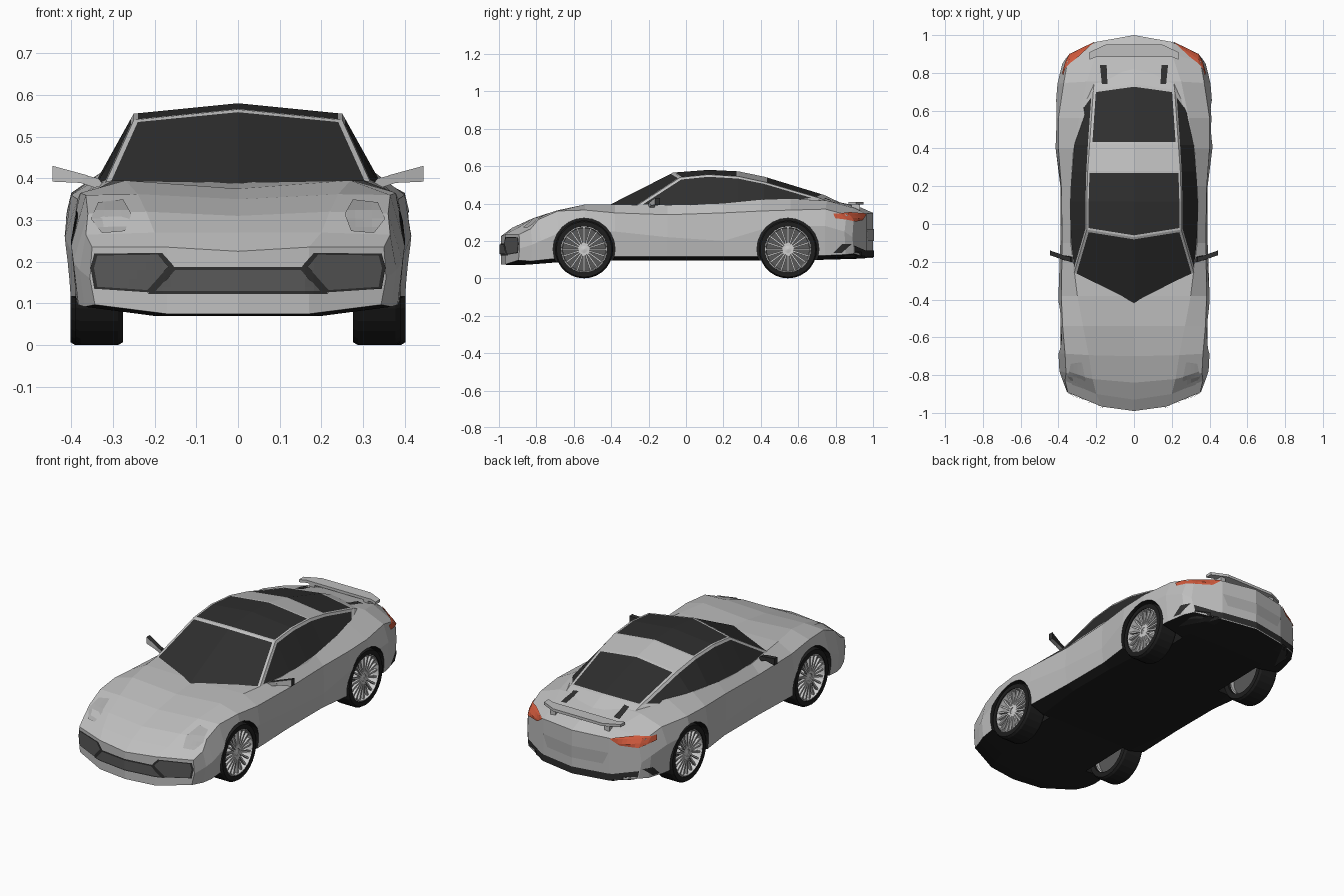
import bpy, bmesh, math
from mathutils import Vector, Matrix
from mathutils.bvhtree import BVHTree

if "Cube" in bpy.data.objects:
    bpy.data.objects.remove(bpy.data.objects["Cube"])


def mat(name, r, g, b):
    m = bpy.data.materials.new(name)
    m.diffuse_color = (r, g, b, 1)
    m.use_nodes = True
    m.node_tree.nodes["Principled BSDF"].inputs["Base Color"].default_value = m.diffuse_color
    return m


SILVER = mat("silver paint", .52, .52, .52)
GLASS = mat("dark glass", .028, .028, .028)
BLACK = mat("black rubber", .013, .013, .013)
GRILLE = mat("grille grey", .1, .1, .1)
LENS = mat("lens grey", .42, .42, .42)
RED = mat("tail lamp red", .62, .1, .045)
RIM = mat("rim silver", .62, .62, .62)


def finish(name, bm, mats, recalc=True):
    if recalc:
        bmesh.ops.recalc_face_normals(bm, faces=bm.faces[:])
    me = bpy.data.meshes.new(name)
    bm.to_mesh(me)
    for m in mats:
        me.materials.append(m)
    ob = bpy.data.objects.new(name, me)
    bpy.context.collection.objects.link(ob)
    return ob


class Skin:
    """Mesh builder that shares vertices and adds each face with its mirror."""
    def __init__(self):
        self.bm, self.cache = bmesh.new(), {}

    def v(self, co):
        k = tuple(round(c, 5) + 0.0 for c in co)
        if k not in self.cache:
            self.cache[k] = self.bm.verts.new(k)
        return self.cache[k]

    def face(self, pts):
        a = self.bm.faces.new([self.v(p) for p in pts])
        b = self.bm.faces.new([self.v((-p[0], p[1], p[2])) for p in reversed(pts)])
        return [a, b]


# Lower body: lofted half sections
# y, bow, bottom z, max half width, its z, shoulder x, z, inner x, z, centre z
stations = [
    (-.99, .80, .075, .355, .16, .35, .235, .17, .235, .225),
    (-.93, .75, .070, .38, .18, .365, .265, .20, .27, .27),
    (-.84, .40, .075, .395, .20, .36, .315, .22, .32, .31),
    (-.70, .10, .085, .40, .24, .365, .36, .24, .362, .35),
    (-.54, 0, .090, .405, .25, .378, .365, .27, .395, .375),
    (-.38, 0, .095, .40, .25, .385, .35, .30, .395, .39),
    (-.10, 0, .095, .39, .22, .38, .34, .335, .39, .39),
    (.20, 0, .095, .39, .20, .385, .35, .335, .40, .41),
    (.40, 0, .095, .415, .26, .40, .36, .32, .42, .43),
    (.56, 0, .095, .42, .28, .40, .365, .29, .425, .44),
    (.76, -.1, .100, .405, .28, .372, .37, .25, .415, .42),
    (.92, -.5, .105, .38, .25, .352, .34, .20, .375, .385),
    (1.0, -.9, .110, .35, .22, .34, .31, .20, .345, .35)]


def section(y, k, zb, wm, zm, ws, zs, wi, zi, zc):
    half = [(0, zb), (wi, zb), (wm - .012, zb + .022), (wm, zm), (ws, zs), (wi, zi), (0, zc)]
    return [(x, y + k * x * x, z) for x, z in half]


rows = [section(*s) for s in stations]
skin = Skin()
for a, b in zip(rows, rows[1:]):
    for i in range(6):
        skin.face([a[i], a[i + 1], b[i + 1], b[i]])
for r in (rows[0], rows[-1]):          # nose and tail caps
    skin.face([r[0], r[1], r[5], r[6]])
    skin.face(r[1:6])
bm = skin.bm
bmesh.ops.recalc_face_normals(bm, faces=bm.faces[:])
for f in bm.faces:
    f.material_index = 1 if f.normal.z < -.7 else 0
tree_body = BVHTree.FromBMesh(bm)
body = finish("body", bm, [SILVER, BLACK])

# Cabin: centre, rail and base lines, windows inset
centre = [(-.43, .38), (-.07, .565), (.12, .58), (.28, .572), (.42, .543), (.74, .445), (.85, .393)]
rail = [(.32, -.27, .385), (.25, -.03, .54), (.25, .12, .555), (.245, .28, .545),
        (.235, .42, .515), (.215, .71, .43), (.2, .85, .375)]
base = [rail[0], (.345, -.03, .375), (.345, .12, .385), (.34, .28, .39),
        (.33, .42, .405), (.29, .6, .41), rail[6]]
skin = Skin()
zones = {"windshield": [], "roof": [], "rear": [], "side": [], "": []}
for i in range(6):
    c0, c1 = (0, *centre[i]), (0, *centre[i + 1])
    top = ["windshield", "roof", "roof", "", "rear", ""][i]
    zones[top] += skin.face([c0, c1, rail[i + 1], rail[i]])
    ring = list(dict.fromkeys([rail[i], rail[i + 1], base[i + 1], base[i]]))
    zones["side" if i < 5 else ""] += skin.face(ring)
bm = skin.bm
bmesh.ops.recalc_face_normals(bm, faces=bm.faces[:])
tree_cabin = BVHTree.FromBMesh(bm)
for zone, t in (("windshield", .013), ("roof", .01), ("rear", .014), ("side", .014)):
    bmesh.ops.inset_region(bm, faces=zones[zone], thickness=t, use_boundary=True, use_even_offset=True)
    for f in zones[zone]:
        f.material_index = 1
finish("cabin", bm, [SILVER, GLASS])

# Wheel wells cut from the body
for y in (-.545, .545):
    for s in (-1, 1):
        bm = bmesh.new()
        bmesh.ops.create_cone(bm, cap_ends=True, segments=24, radius1=.166, radius2=.166, depth=.28,
                              matrix=Matrix.Translation((s * .39, y, .156)) @ Matrix.Rotation(math.pi / 2, 4, 'Y'))
        cutter = finish("wheel_well_cutter", bm, [BLACK])
        cutter.hide_render = True
        cutter.hide_set(True)
        mod = body.modifiers.new("wheel well", 'BOOLEAN')
        mod.operation, mod.object, mod.solver = 'DIFFERENCE', cutter, 'EXACT'
        mod.material_mode = 'TRANSFER'

# Thin plates projected onto the skin
VIEWS = {"front": (lambda u, v: (u, -2, v), (0, 1, 0)), "rear": (lambda u, v: (u, 2, v), (0, -1, 0)),
         "top": (lambda u, v: (u, v, 2), (0, 0, -1)), "side": (lambda u, v: (2, u, v), (-1, 0, 0))}


def plate(name, view, pts, material, off=.004, mirror=True, step=.02):
    place, d = VIEWS[view]
    d = Vector(d)
    bm = bmesh.new()
    bm.faces.new([bm.verts.new((u, v, 0)) for u, v in pts])
    for ax in (0, 1):
        for n in range(-50, 51):
            co, no = [0, 0, 0], [0, 0, 0]
            co[ax], no[ax] = n * step, 1
            bmesh.ops.bisect_plane(bm, geom=bm.verts[:] + bm.edges[:] + bm.faces[:], plane_co=co, plane_no=no)
    lost = []
    for v in bm.verts:
        o = Vector(place(v.co.x, v.co.y))
        hits = [h for h in (t.ray_cast(o, d) for t in (tree_body, tree_cabin)) if h[0]]
        if not hits:
            lost.append(v)
            continue
        p, n = min(hits, key=lambda h: h[3])[:2]
        v.co = p + n * (off if n.dot(d) < 0 else -off)
    bmesh.ops.delete(bm, geom=lost, context='VERTS')
    bm.normal_update()
    bmesh.ops.reverse_faces(bm, faces=[f for f in bm.faces if f.normal.dot(d) > 0])
    if mirror:
        dup = bmesh.ops.duplicate(bm, geom=bm.verts[:] + bm.edges[:] + bm.faces[:])["geom"]
        for v in dup:
            if isinstance(v, bmesh.types.BMVert):
                v.co.x *= -1
        bmesh.ops.reverse_faces(bm, faces=[f for f in dup if isinstance(f, bmesh.types.BMFace)])
    return finish(name, bm, [material], recalc=False)


def grown(pts, k):
    cx, cy = (sum(p[i] for p in pts) / len(pts) for i in (0, 1))
    return [(cx + (x - cx) * k, cy + (y - cy) * k) for x, y in pts]


intake = [(.335, .215), (.19, .217), (.165, .188), (.215, .132), (.335, .14), (.343, .185)]
plate("side_intake_frame", "front", grown(intake, 1.12), GLASS, .003)
plate("side_intake", "front", intake, GRILLE, .006)
plate("centre_intake_frame", "front", [(-.16, .187), (.16, .187), (.215, .123), (-.215, .123)], GLASS, .003, False)
plate("centre_intake", "front", [(-.15, .18), (.15, .18), (.195, .13), (-.195, .13)], GRILLE, .006, False)
lamp = [(.255, .31), (.27, .27), (.325, .265), (.352, .30), (.335, .338), (.275, .345)]
plate("headlight", "front", lamp, LENS, .005)
plate("tail_light", "rear", [(.205, .343), (.3, .35), (.37, .345), (.376, .32), (.335, .303), (.25, .31)], RED, .005)
plate("rear_diffuser", "rear", [(-.33, .113), (.33, .113), (.34, .175), (.22, .15), (-.22, .15), (-.34, .175)],
      GLASS, .004, False)
plate("plate_recess", "rear", [(-.17, .2), (.17, .2), (.2, .265), (-.2, .265)], LENS, .004, False)
plate("bumper_vent", "side", [(.785, .135), (.83, .135), (.885, .185), (.835, .185)], GLASS)
plate("engine_vent", "top", [(.14, .74), (.17, .74), (.18, .84), (.145, .84)], GLASS)


def prism(name, pts, d, mats):
    bm = bmesh.new()
    f = bm.faces.new([bm.verts.new(p) for p in pts])
    new = bmesh.ops.extrude_face_region(bm, geom=[f])["geom"]
    bmesh.ops.translate(bm, vec=d, verts=[v for v in new if isinstance(v, bmesh.types.BMVert)])
    bmesh.ops.recalc_face_normals(bm, faces=bm.faces[:])
    for g in bm.faces:                 # silver front and underside
        g.material_index = 0 if g.normal.y < -.3 or g.normal.z < -.5 or len(mats) == 1 else 1
    return finish(name, bm, mats)


# Door mirrors
for s in (-1, 1):
    prism("door_mirror", [(s * .36, -.195, .407), (s * .445, -.165, .43), (s * .445, -.165, .392),
                          (s * .375, -.19, .389)], (0, .025, 0), [SILVER, GLASS])
    prism("mirror_stalk", [(s * .32, -.2, .382), (s * .335, -.2, .4), (s * .365, -.193, .407),
                           (s * .378, -.19, .389), (s * .345, -.195, .378)], (0, .025, 0), [SILVER, GLASS])
    # Spoiler supports
    prism("spoiler_support", [(s * .15, .885, .36), (s * .15, .93, .36), (s * .15, .93, .396),
                              (s * .15, .885, .396)], (s * .03, 0, 0), [SILVER])

# Rear spoiler
prism("rear_spoiler", [(-.235, .87, .394), (-.2, .885, .394), (.2, .885, .394), (.235, .87, .394),
                       (.235, .91, .394), (.15, .95, .394), (-.15, .95, .394), (-.235, .91, .394)],
      (0, 0, .015), [SILVER])


# Wheels: lathed tyre, rim, back disc and hub, with spokes
def lathe(bm, prof, idx, n=28):
    rings = [[bm.verts.new((x, r * math.cos(t), r * math.sin(t))) for x, r in prof]
             for t in (2 * math.pi * i / n for i in range(n))]
    for i in range(n):
        a, b = rings[i], rings[(i + 1) % n]
        for j in range(len(prof)):
            k = (j + 1) % len(prof)
            bm.faces.new([a[j], a[k], b[k], b[j]]).material_index = idx


bm = bmesh.new()
lathe(bm, [(-.057, .12), (-.057, .148), (-.045, .155), (.045, .155), (.057, .148), (.057, .123), (.03, .121)], 0)
lathe(bm, [(.052, .124), (.055, .118), (.03, .113), (-.04, .113), (-.04, .122)], 1)
lathe(bm, [(-.02, .001), (-.02, .115), (-.01, .115), (-.01, .001)], 2)
lathe(bm, [(-.01, .001), (-.01, .024), (.042, .022), (.046, .001)], 1, 12)
for i in range(20):
    m = (Matrix.Rotation(2 * math.pi * i / 20, 4, 'X') @ Matrix.Translation((.04, 0, .068))
         @ Matrix.Diagonal((.014, .009, .098, 1)))
    for v in bmesh.ops.create_cube(bm, size=1, matrix=m)["verts"]:
        for f in v.link_faces:
            f.material_index = 1
first = finish("wheel", bm, [BLACK, RIM, GRILLE])
for y, x in ((-.545, .333), (.545, .345)):
    for s in (-1, 1):
        w = first if (y < 0 and s < 0) else first.copy()
        if w is not first:
            bpy.context.collection.objects.link(w)
        w.location = (s * x, y, .155)
        w.rotation_euler = (0, 0, 0 if s > 0 else math.pi)
